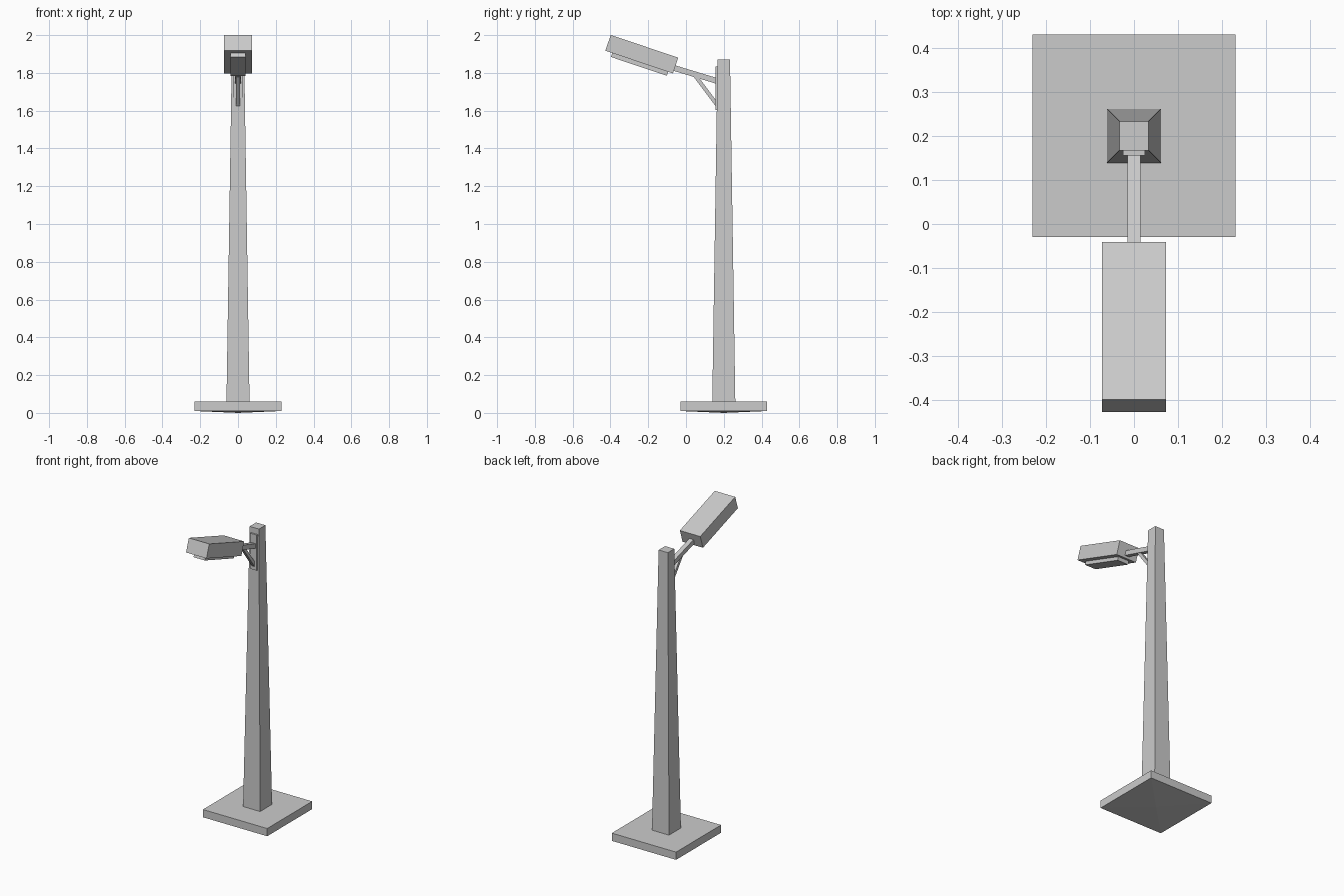
import bpy, bmesh
from math import atan2
from mathutils import Matrix, Vector

if "Cube" in bpy.data.objects:
    bpy.data.objects.remove(bpy.data.objects["Cube"])

def make(name, bm):
    bmesh.ops.recalc_face_normals(bm, faces=bm.faces[:])
    me = bpy.data.meshes.new(name)
    bm.to_mesh(me)
    bm.free()
    ob = bpy.data.objects.new(name, me)
    bpy.context.collection.objects.link(ob)
    return ob

def box(name, center, size, tilt=0.0, taper=1.0):
    """Box tilted about x; taper scales its top face."""
    bm = bmesh.new()
    bmesh.ops.create_cube(bm, size=1)
    for v in bm.verts:
        k = taper if v.co.z > 0 else 1
        v.co = Vector((v.co.x * size[0] * k, v.co.y * size[1] * k, v.co.z * size[2]))
    bm.transform(Matrix.Translation(center) @ Matrix.Rotation(tilt, 4, 'X'))
    return make(name, bm)

def bar(name, a, b, width, thick):
    """Square bar between two (y, z) points in the x = 0 plane."""
    dy, dz = b[0] - a[0], b[1] - a[1]
    mid = (0, (a[0] + b[0]) / 2, (a[1] + b[1]) / 2)
    return box(name, mid, (width, (dy * dy + dz * dz) ** 0.5, thick), atan2(dz, dy))

# base slab with very shallow pointed underside
base = box("base", (0, 0.2, 0.035), (0.46, 0.46, 0.05))
bm = bmesh.new()
bm.from_mesh(base.data)
bottom = min(bm.faces, key=lambda f: f.calc_center_median().z)
bmesh.ops.poke(bm, faces=[bottom])
min(bm.verts, key=lambda v: (v.co.xy - Vector((0, 0.2))).length).co.z = 0
bm.to_mesh(base.data)
bm.free()

# tapered post and mounting plate
box("post", (0, 0.2, 0.965), (0.122, 0.122, 1.81), taper=0.54)
box("mounting_plate", (0, 0.17, 1.718), (0.05, 0.028, 0.23))

# arm and diagonal brace
bar("arm", (0.168, 1.756), (-0.07, 1.828), 0.03, 0.03)
bar("brace", (0.168, 1.626), (0.045, 1.79), 0.02, 0.02)

# lamp head and light panel share one tilt
tilt = -atan2(0.12, 0.357)
head_center = Vector((0, -0.234, 1.899))
box("lamp_head", head_center, (0.146, 0.377, 0.088), tilt)
offset = Matrix.Rotation(tilt, 3, 'X') @ Vector((0, 0.006, -0.051))
box("light_panel", head_center + offset, (0.08, 0.312, 0.03), tilt)
